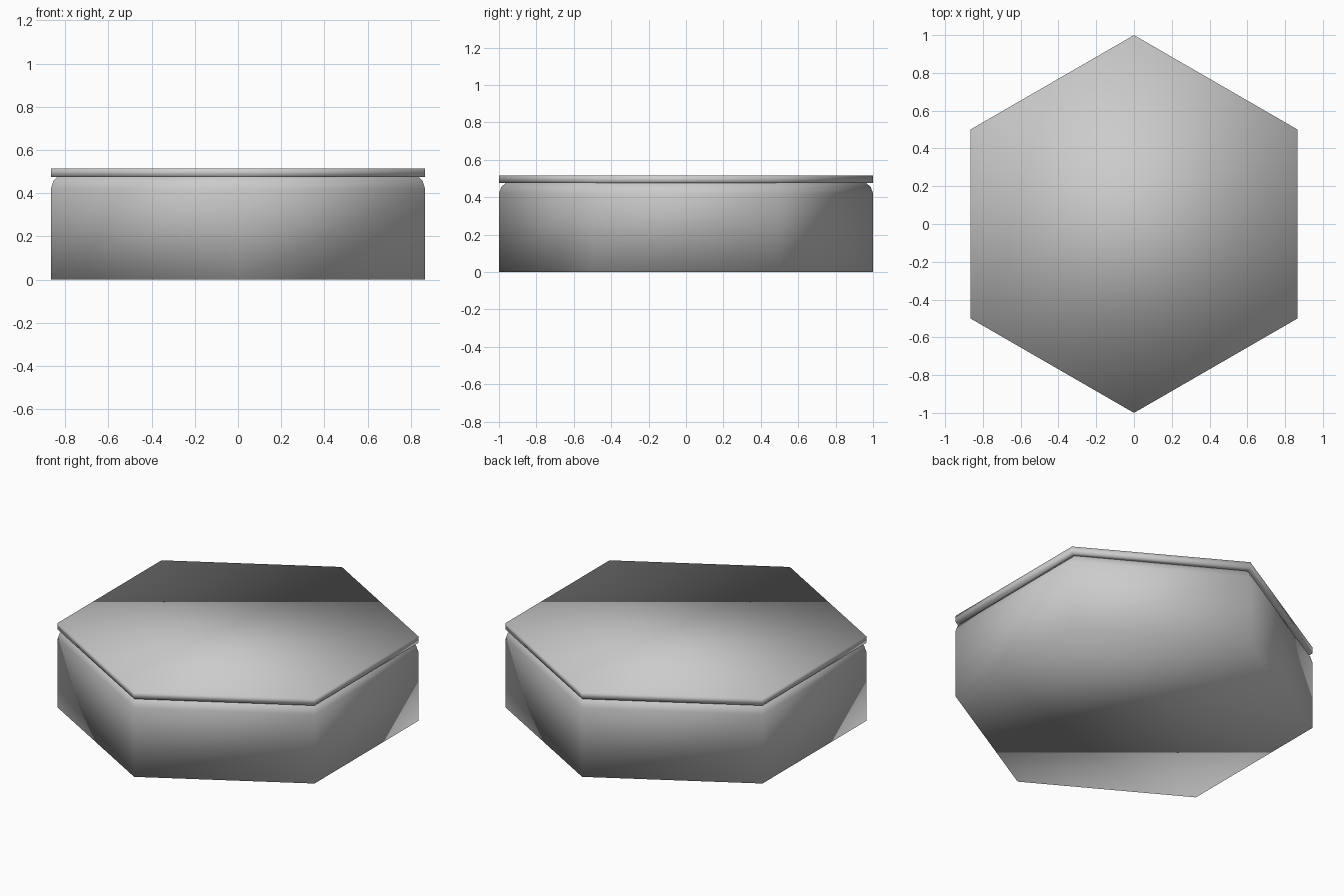
import bpy, bmesh
from math import sin, cos, pi

if "Cube" in bpy.data.objects:
    bpy.data.objects.remove(bpy.data.objects["Cube"])


def hex_shell(name, profile, cap_bottom=False, cap_top=False):
    """Sweep a (radius, z) profile around six sides, corners on the y axis."""
    bm = bmesh.new()
    rings = [[bm.verts.new((r * cos(pi / 6 + i * pi / 3),
                            r * sin(pi / 6 + i * pi / 3), z)) for i in range(6)]
             for r, z in profile]
    for low, high in zip(rings, rings[1:]):
        for i in range(6):
            j = (i + 1) % 6
            bm.faces.new((low[i], low[j], high[j], high[i]))
    if cap_bottom:
        bm.faces.new(rings[0][::-1])
    if cap_top:
        bm.faces.new(rings[-1])
    for f in bm.faces:
        f.smooth = True
    mesh = bpy.data.meshes.new(name)
    bm.to_mesh(mesh)
    bm.free()
    obj = bpy.data.objects.new(name, mesh)
    bpy.context.collection.objects.link(obj)
    return obj


# Base block with a rounded shoulder
hex_shell("tile_base", [(1, 0), (1, 0.42), (0.988, 0.455), (0.965, 0.475)],
          cap_bottom=True)

# Thin overhanging top slab
hex_shell("tile_top", [(0.965, 0.475), (1, 0.475), (1, 0.515)], cap_top=True)
